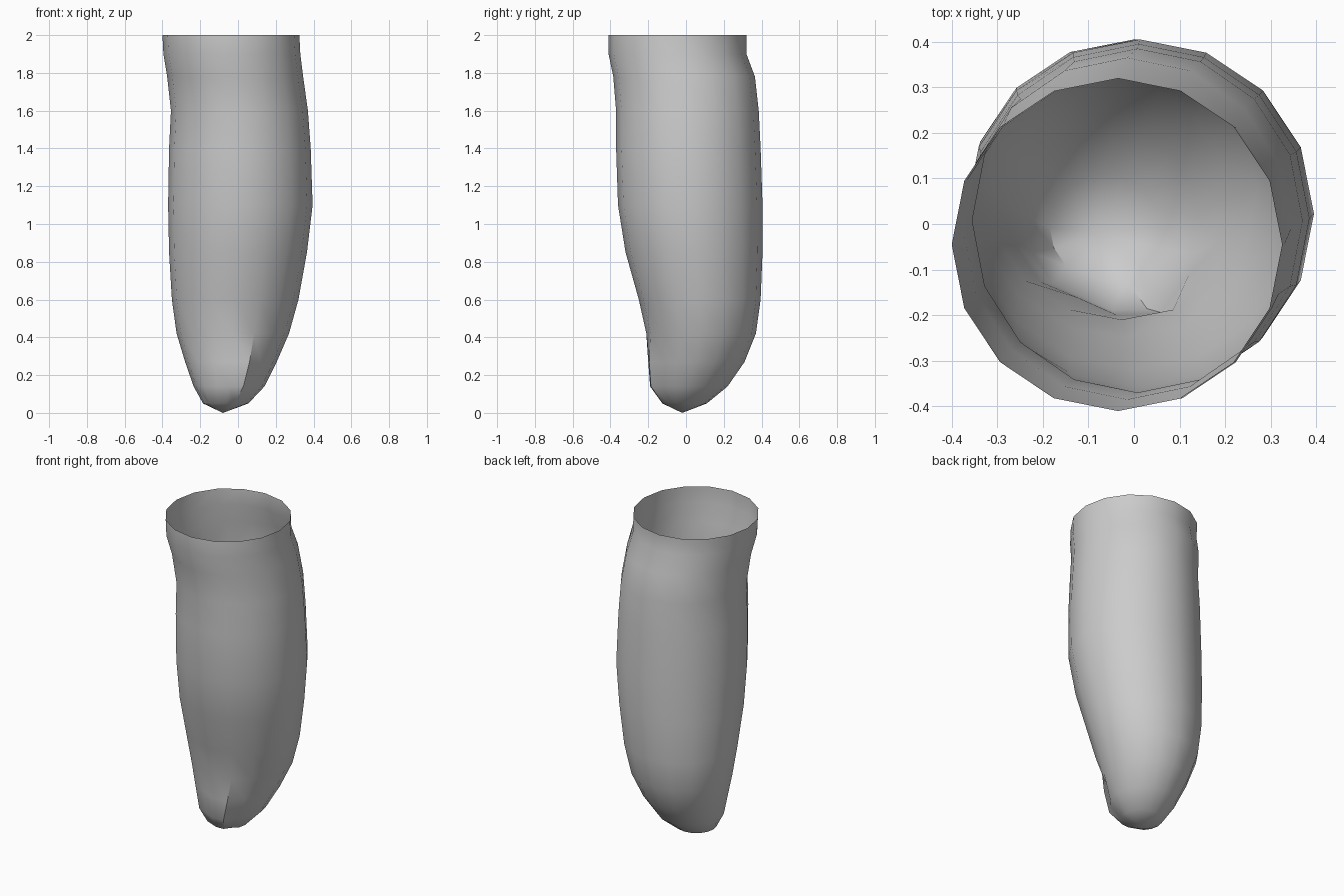
import bpy
import bmesh
from math import cos, sin, tau

cube = bpy.data.objects.get("Cube")
if cube:
    bpy.data.objects.remove(cube, do_unlink=True)

SIDES = 16
# Cross-sections: height, x min, x max, y min, y max
RINGS = [
    (2.0, -.40, .325, -.41, .32),
    (1.9, -.395, .33, -.41, .32),
    (1.78, -.375, .345, -.385, .365),
    (1.6, -.355, .37, -.37, .385),
    (1.4, -.365, .385, -.37, .395),
    (1.1, -.37, .395, -.36, .405),
    (.85, -.365, .365, -.32, .405),
    (.6, -.35, .32, -.25, .395),
    (.42, -.325, .27, -.21, .37),
    (.27, -.28, .205, -.20, .31),
    (.14, -.235, .14, -.19, .22),
    (.05, -.185, .055, -.125, .11),
]
TIP = (-.08, -.02, 0)
RIDGE = SIDES * 3 // 4 + 1  # ridge line beside the front centre of the toe

grey = bpy.data.materials.new("plain grey")
grey.use_nodes = True
colour = (.6, .6, .6, 1)
grey.diffuse_color = colour
grey.node_tree.nodes["Principled BSDF"].inputs["Base Color"].default_value = colour


def make_ring(bm, z, x0, x1, y0, y1):
    cx, cy = (x0 + x1) / 2, (y0 + y1) / 2
    ring = []
    for i in range(SIDES):
        a = tau * i / SIDES
        # Flatten the toe on both sides of its ridge
        flat = .92 if z < .4 and i in (RIDGE - 2, RIDGE + 1) else 1
        flat = 1.06 if z < .4 and i == RIDGE else flat
        ring.append(bm.verts.new((cx + (x1 - x0) / 2 * cos(a) * flat,
                                  cy + (y1 - y0) / 2 * sin(a) * flat, z)))
    return ring


# Open sleeve lofted down to a closed toe
bm = bmesh.new()
rings = [make_ring(bm, *r) for r in RINGS]
for upper, lower in zip(rings, rings[1:]):
    for i in range(SIDES):
        j = (i + 1) % SIDES
        bm.faces.new((upper[i], lower[i], lower[j], upper[j]))
tip = bm.verts.new(TIP)
for i in range(SIDES):
    bm.faces.new((rings[-1][i], tip, rings[-1][(i + 1) % SIDES]))

mesh = bpy.data.meshes.new("sleeve")
bm.to_mesh(mesh)
bm.free()
mesh.materials.append(grey)
sleeve = bpy.data.objects.new("sleeve", mesh)
bpy.context.collection.objects.link(sleeve)

# Smooth body with a crisp toe ridge
bpy.ops.object.select_all(action="DESELECT")
sleeve.select_set(True)
bpy.context.view_layer.objects.active = sleeve
bpy.ops.object.shade_smooth_by_angle(angle=.6)
